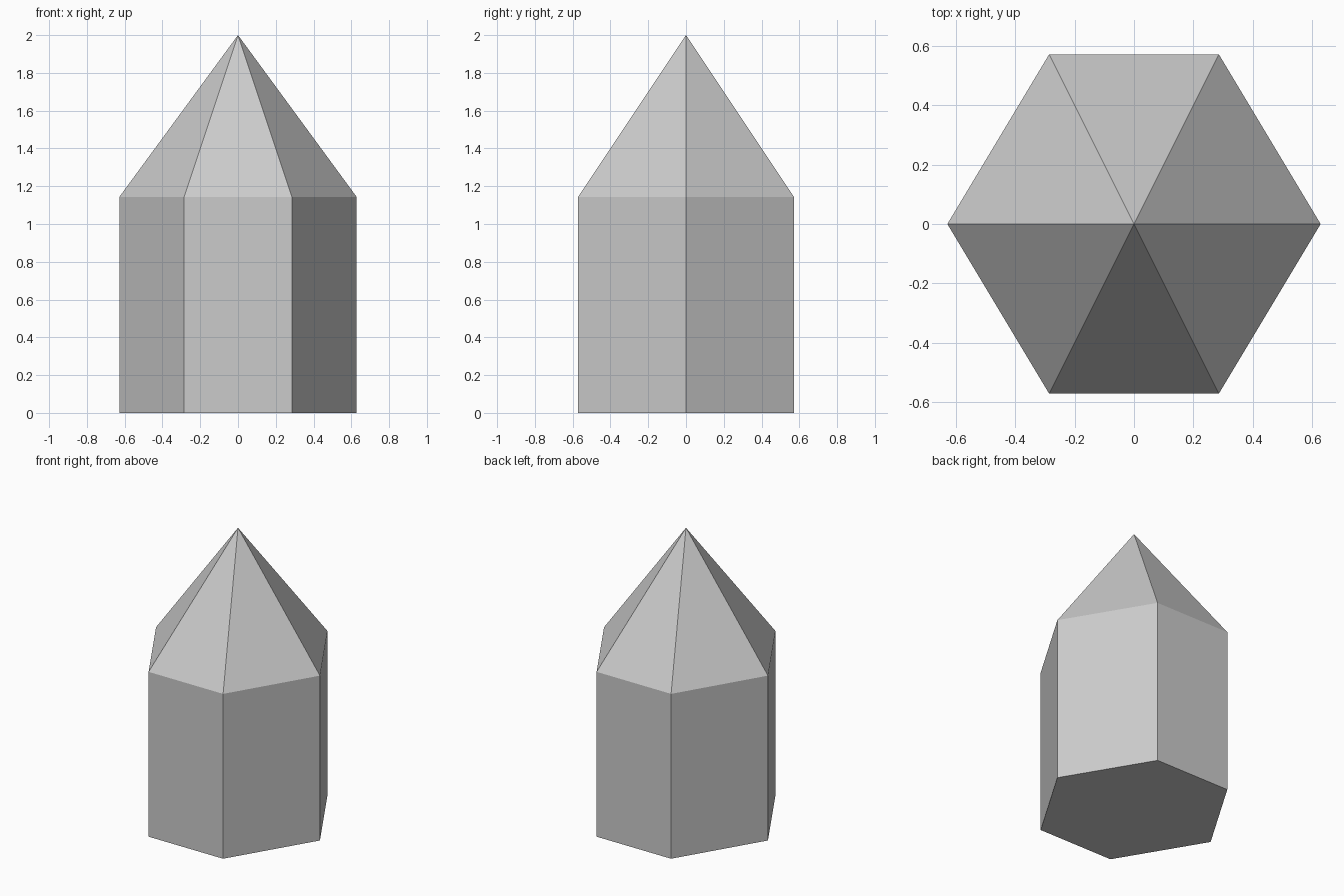
import bpy, bmesh

if "Cube" in bpy.data.objects:
    bpy.data.objects.remove(bpy.data.objects["Cube"])

UNIT = 2 / 7
SHOULDER, TIP = 4 * UNIT, 7 * UNIT

# Slightly stretched hexagon cross-section, counter-clockwise from above
section = [(2.2, 0), (1, 2), (-1, 2), (-2.2, 0), (-1, -2), (1, -2)]
outline = [(x * UNIT, y * UNIT) for x, y in section]

bm = bmesh.new()
lower = [bm.verts.new((x, y, 0)) for x, y in outline]
upper = [bm.verts.new((x, y, SHOULDER)) for x, y in outline]
tip = bm.verts.new((0, 0, TIP))

# Flat base, straight shaft and pointed top
bm.faces.new(lower[::-1])
for i in range(6):
    j = (i + 1) % 6
    bm.faces.new((lower[i], lower[j], upper[j], upper[i]))
    bm.faces.new((upper[i], upper[j], tip))

mesh = bpy.data.meshes.new("crystal")
bm.to_mesh(mesh)
bm.free()
bpy.context.collection.objects.link(bpy.data.objects.new("crystal", mesh))
